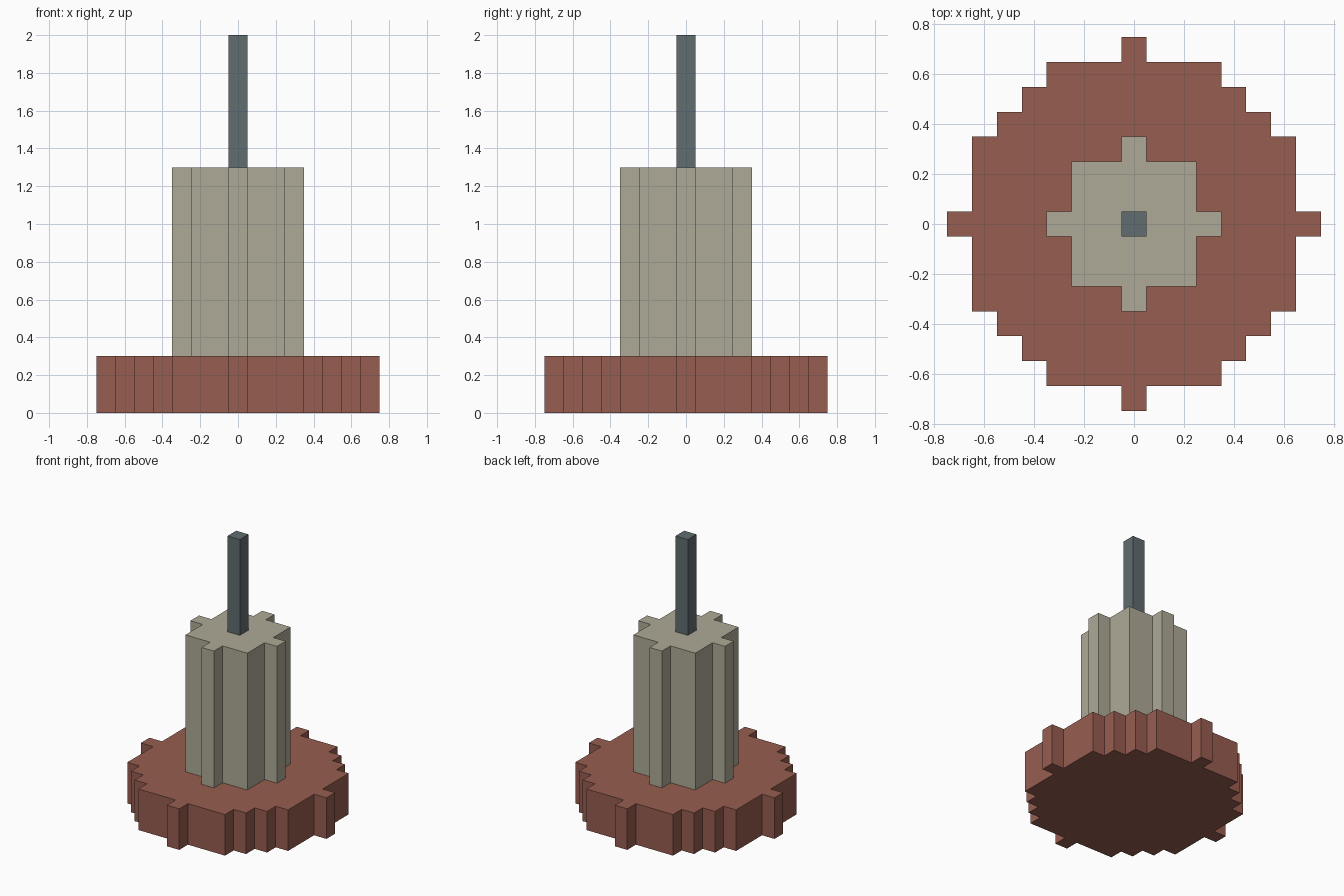
import bpy, bmesh, math

if "Cube" in bpy.data.objects:
    bpy.data.objects.remove(bpy.data.objects["Cube"])

CELL = 0.1  # size of one block step


def disc_outline(r):
    """Stepped circle outline: block columns whose centres lie within r."""
    low = []
    prev = None
    for i in range(-r, r + 1):
        x = (i - 0.5) * CELL
        y = -(math.isqrt(r * r - i * i) + 0.5) * CELL
        if y != prev:
            if prev is not None:
                low.append((x, prev))
            low.append((x, y))
        prev = y
    low.append(((r + 0.5) * CELL, prev))
    return low + [(x, -y) for x, y in reversed(low)]


def stepped_column(name, r, z0, z1, color):
    """Extrude a stepped disc from z0 to z1."""
    bm = bmesh.new()
    face = bm.faces.new([bm.verts.new((x, y, z0)) for x, y in disc_outline(r)])
    ext = bmesh.ops.extrude_face_region(bm, geom=[face], use_keep_orig=True)
    top = [v for v in ext["geom"] if isinstance(v, bmesh.types.BMVert)]
    bmesh.ops.translate(bm, verts=top, vec=(0, 0, z1 - z0))
    bmesh.ops.recalc_face_normals(bm, faces=bm.faces)
    mesh = bpy.data.meshes.new(name)
    bm.to_mesh(mesh)
    bm.free()
    mat = bpy.data.materials.new(name + "_color")
    mat.diffuse_color = (*color, 1)
    mat.use_nodes = True
    mat.node_tree.nodes["Principled BSDF"].inputs["Base Color"].default_value = mat.diffuse_color
    mesh.materials.append(mat)
    obj = bpy.data.objects.new(name, mesh)
    bpy.context.collection.objects.link(obj)
    return obj


# wide foot, main body, thin rod on top
stepped_column("base", 7, 0.0, 0.3, (0.31, 0.11, 0.08))
stepped_column("body", 3, 0.3, 1.3, (0.43, 0.40, 0.31))
stepped_column("rod", 0, 1.3, 2.0, (0.12, 0.15, 0.16))
